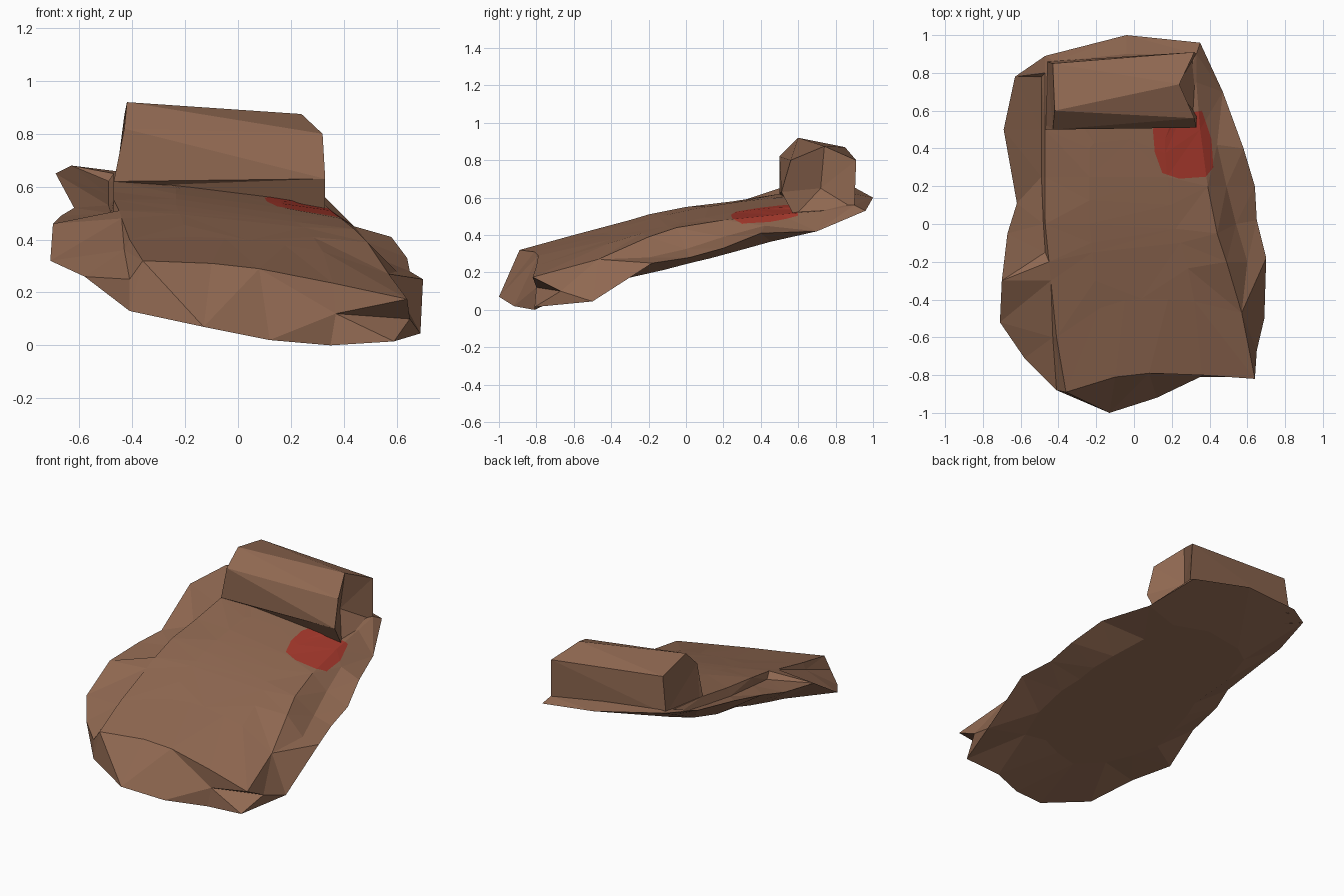
import bpy
import bmesh
from mathutils import Vector

cube = bpy.data.objects.get("Cube")
if cube:
    bpy.data.objects.remove(cube, do_unlink=True)


def make_material(name, rgb):
    mat = bpy.data.materials.new(name)
    mat.use_nodes = True
    color = (*rgb, 1.0)
    mat.diffuse_color = color
    mat.node_tree.nodes["Principled BSDF"].inputs["Base Color"].default_value = color
    return mat


brown = make_material("clay_brown", (0.28, 0.14, 0.083))
red = make_material("stain_red", (0.38, 0.04, 0.025))


def add_ring(bm, points):
    return [bm.verts.new(p) for p in points]


def bridge(bm, a, b):
    """Join two rings of equal length with quads."""
    n = len(a)
    for i in range(n):
        bm.faces.new((a[i], a[(i + 1) % n], b[(i + 1) % n], b[i]))


def crease(bm, a, b, position):
    """Split the edge between two vertices and move the new vertex."""
    edge = bm.edges.get((a, b))
    new_vert = bmesh.utils.edge_split(edge, a, 0.5)[1]
    new_vert.co = position
    return new_vert


def tidy(bm):
    """Triangulate and turn every face outward."""
    bmesh.ops.triangulate(bm, faces=bm.faces[:])
    bmesh.ops.recalc_face_normals(bm, faces=bm.faces[:])
    if bm.calc_volume(signed=True) < 0:
        bmesh.ops.reverse_faces(bm, faces=bm.faces[:])
    bm.normal_update()


def finish(bm, name, materials):
    mesh = bpy.data.meshes.new(name)
    bm.to_mesh(mesh)
    bm.free()
    for mat in materials:
        mesh.materials.append(mat)
    obj = bpy.data.objects.new(name, mesh)
    bpy.context.collection.objects.link(obj)


def paint_patch(bm, outline):
    """Cut a convex outline (counter-clockwise) into the upper faces and colour it."""
    faces = [f for f in bm.faces if f.normal.z > 0.15]
    for i, (x, y) in enumerate(outline):
        nx, ny = outline[(i + 1) % len(outline)]
        outward = Vector((ny - y, x - nx, 0)).normalized()
        origin = Vector((x, y, 0))
        geom = {e for f in faces for e in f.edges} | {v for f in faces for v in f.verts}
        cut = bmesh.ops.bisect_plane(bm, geom=list(geom) + faces, dist=1e-5,
                                     plane_co=origin, plane_no=outward)
        faces = [g for g in cut["geom"] if isinstance(g, bmesh.types.BMFace)
                 and (g.calc_center_median() - origin).dot(outward) < 0]
    for f in faces:
        f.material_index = 1


# Slab: outer rim and the ridge around its top, both clockwise from the back
rim_points = [
    (-.04, 1, .6), (.35, .96, .53), (.47, .7, .42), (.58, .4, .41), (.64, .2, .33),
    (.65, .02, .28), (.7, -.18, .25), (.69, -.5, .045), (.59, -.81, .015),
    (.35, -.81, 0), (.12, -.92, .02), (-.13, -1, .07), (-.41, -.88, .13),
    (-.58, -.71, .26), (-.71, -.52, .32), (-.7, -.3, .46), (-.67, -.05, .49),
    (-.62, .11, .52), (-.69, .5, .65), (-.63, .78, .68), (-.47, .89, .66)]
ridge_points = [
    (-.04, .9, .62), (.33, .9, .56), (.33, .75, .53), (.35, .5, .51), (.39, .2, .48),
    (.44, -.05, .44), (.49, -.2, .39), (.57, -.47, .27), (.64, -.82, .175),
    (.36, -.8, .235), (.08, -.79, .29), (-.1, -.81, .31), (-.36, -.89, .32),
    (-.41, -.6, .4), (-.44, -.3, .48), (-.45, -.2, .51), (-.47, 0, .55),
    (-.47, .25, .58), (-.47, .5, .62), (-.47, .8, .65), (-.42, .86, .66)]


def top_height(x, y):
    return 0.5 - 0.13 * x + 0.2 * y - 0.12 * y * y


def bottom_height(x, y):
    return 0.3 - 0.13 * x + 0.23 * y


def inner_ring(points, scale, height):
    return [(x * scale, y * scale, height(x * scale, y * scale)) for x, y, z in points]


bm = bmesh.new()
rim = add_ring(bm, rim_points)
ridge = add_ring(bm, ridge_points)
top = add_ring(bm, inner_ring(ridge_points, 0.5, top_height))
bottom = add_ring(bm, inner_ring(rim_points, 0.65, bottom_height))
bridge(bm, rim, ridge)
bridge(bm, ridge, top)
bridge(bm, bottom, rim)
bm.faces.new(top)
bm.faces.new(bottom)

# Creases in the sides: steep wall, notched front corner, gully, keyed by rim point
creases = {3: (.44, .42, .45), 4: (.49, .2, .39), 5: (.54, 0, .325), 6: (.6, -.2, .28),
           8: (.65, -.67, .1), 9: (.37, -.8, .12), 12: (-.41, -.88, .25),
           13: (-.43, -.6, .36), 15: (-.47, -.15, .48), 16: (-.48, 0, .5),
           17: (-.49, .25, .53), 18: (-.49, .5, .57), 19: (-.49, .78, .62)}
middle = {i: crease(bm, rim[i], ridge[i], co) for i, co in creases.items()}

# Run an edge along each crease between neighbouring points
for i in middle:
    if i + 1 in middle:
        bmesh.ops.connect_verts(bm, verts=[middle[i], middle[i + 1]])
tidy(bm)

# Red stain beside the headrest
paint_patch(bm, [(.1, .5), (.11, .38), (.15, .27), (.24, .24), (.38, .25),
                 (.42, .3), (.41, .45), (.36, .6), (.12, .56)])
finish(bm, "slab", [brown, red])

# Headrest: a faceted block between two end profiles
bm = bmesh.new()
end_a = add_ring(bm, [(-.47, .53, .6), (-.47, .5, .62), (-.43, .5, .82),
                      (-.42, .6, .92), (-.43, .85, .87), (-.46, .86, .64)])
end_b = add_ring(bm, [(.33, .58, .5), (.33, .51, .63), (.32, .56, .8),
                      (.24, .74, .875), (.32, .91, .8), (.33, .9, .54)])
bridge(bm, end_a, end_b)
bm.faces.new(end_a)
bmesh.ops.connect_verts(bm, verts=[end_a[3], end_b[2]])

# Hollow in one end of the headrest
hollow = bmesh.ops.poke(bm, faces=[bm.faces.new(end_b)])
hollow["verts"][0].co = (0.22, 0.72, 0.65)
tidy(bm)
finish(bm, "headrest", [brown])
